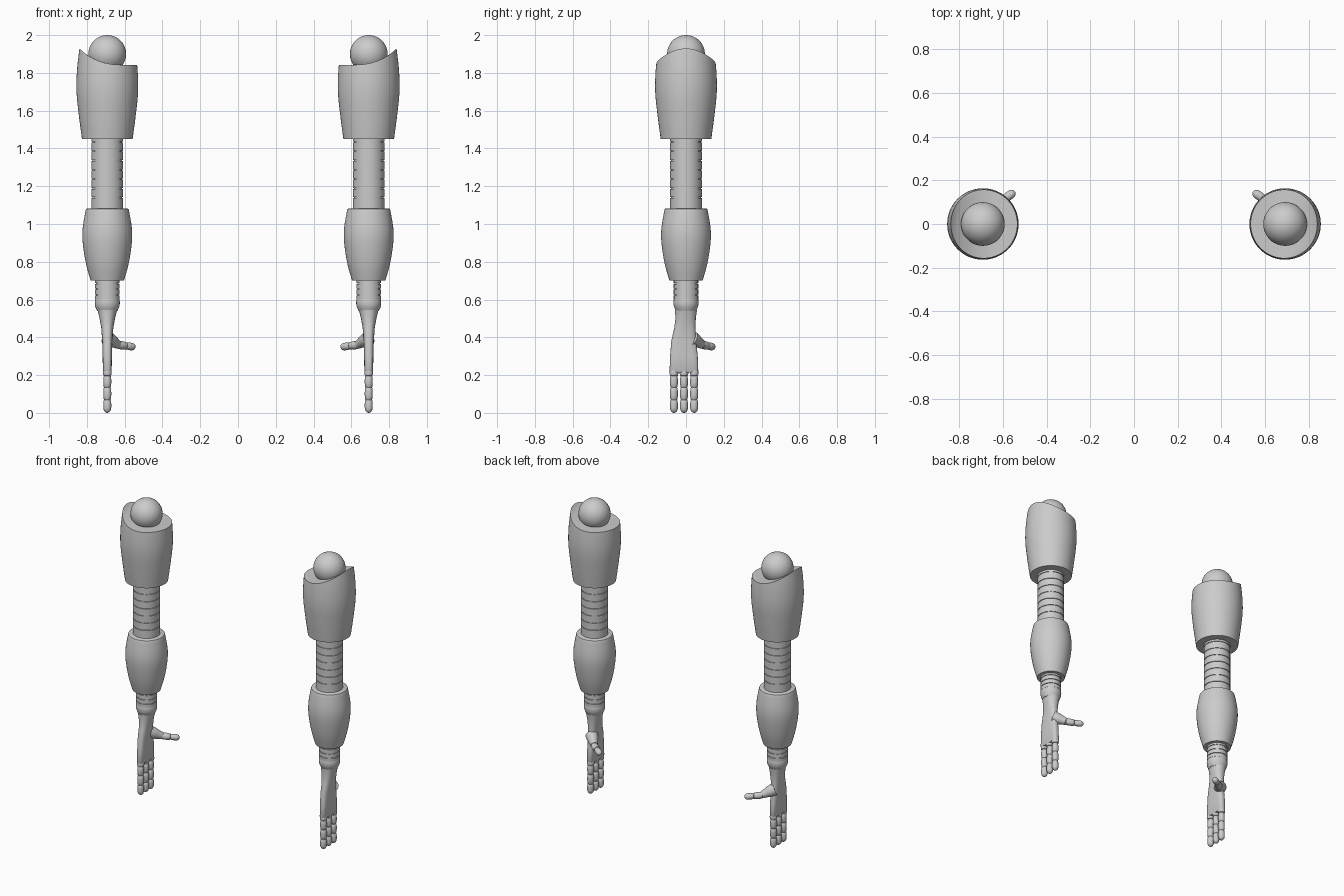
import bpy, bmesh, math
from mathutils import Vector

if "Cube" in bpy.data.objects:
    bpy.data.objects.remove(bpy.data.objects["Cube"])

ARM_X = 0.692
TAU = math.tau

grey = bpy.data.materials.new("plain grey")
grey.use_nodes = True
grey.diffuse_color = (0.6, 0.6, 0.6, 1)
grey.node_tree.nodes["Principled BSDF"].inputs["Base Color"].default_value = grey.diffuse_color
parts = []


def finish(bm, name, side):
    """Place an arm-local mesh (+x points inward) on its side of the body."""
    for v in bm.verts:
        v.co.x = side * (ARM_X - v.co.x)
    bmesh.ops.recalc_face_normals(bm, faces=bm.faces)
    mesh = bpy.data.meshes.new(name)
    bm.to_mesh(mesh)
    bm.free()
    mesh.materials.append(grey)
    ob = bpy.data.objects.new(name, mesh)
    bpy.context.scene.collection.objects.link(ob)
    parts.append(ob)


def skin(name, side, loops):
    """Bridge successive loops of points and cap both ends."""
    bm = bmesh.new()
    rings = [[bm.verts.new(p) for p in loop] for loop in loops]
    n = len(rings[0])
    for a, b in zip(rings, rings[1:]):
        for i in range(n):
            j = (i + 1) % n
            bm.faces.new((a[i], a[j], b[j], b[i]))
    bm.faces.new(rings[0])
    bm.faces.new(rings[-1])
    finish(bm, name, side)


def lathe(name, side, profile, start=(0, 0, 0), axis=(0, 0, 1), n=48):
    """Revolve (radius, distance) pairs about an axis."""
    turn = Vector((0, 0, 1)).rotation_difference(Vector(axis))
    skin(name, side, [[Vector(start) + turn @ Vector(
        (r * math.cos(TAU * i / n), r * math.sin(TAU * i / n), d))
        for i in range(n)] for r, d in profile])


def smooth_curve(points, t):
    """Catmull-Rom interpolation of a few (radius, height) points."""
    k = min(int(t * (len(points) - 1)), len(points) - 2)
    f = t * (len(points) - 1) - k
    p = [Vector(points[max(0, min(len(points) - 1, k + o))]) for o in (-1, 0, 1, 2)]
    return 0.5 * (2 * p[1] + (p[2] - p[0]) * f
                  + (2 * p[0] - 5 * p[1] + 4 * p[2] - p[3]) * f * f
                  + (3 * p[1] - p[0] - 3 * p[2] + p[3]) * f ** 3)


def curve(points, steps=16):
    return [tuple(smooth_curve(points, i / steps)) for i in range(steps + 1)]


def grooved(radius, low, high, grooves, width=0.005, depth=0.005):
    """Straight tube profile with thin ring grooves."""
    out = [(radius, low)]
    for z in grooves:
        out += [(radius, z - width / 2), (radius - depth, z - width / 2),
                (radius - depth, z + width / 2), (radius, z + width / 2)]
    return out + [(radius, high)]


def shoulder_cover(name, side):
    """Barrel sleeve with a curved top that rises on the outer side."""
    wall = curve([(0.134, 1.45), (0.150, 1.57), (0.163, 1.70), (0.160, 1.82), (0.146, 1.94)], 32)

    def radius(z):
        for (r0, z0), (r1, z1) in zip(wall, wall[1:]):
            if z <= z1:
                return r0 + (r1 - r0) * max(0, z - z0) / (z1 - z0)
        return wall[-1][0]

    def top(x):
        return 1.843 + 0.082 * max(0, (0.07 - x) / 0.217) ** 2.2

    n, rows = 64, 18
    angles = [TAU * i / n for i in range(n)]
    loops = []
    for k in range(rows + 1):
        loop = []
        for a in angles:
            z = 1.45 + (top(0.152 * math.cos(a)) - 1.45) * k / rows
            r = radius(z)
            loop.append((r * math.cos(a), r * math.sin(a), z))
        loops.append(loop)
    rim = loops[-1]
    for s in (0.97, 0.8, 0.6, 0.4, 0.2, 0.02):
        loops.append([(x * s, y * s, top(x * s)) for x, y, z in rim])
    skin(name, side, loops)


def palm(name, side):
    """Hand body lofted from a round wrist to a flat, wide knuckle edge."""
    # height, y centre, half thickness, half width, squareness
    keys = [(0.545, 0, 0.052, 0.058, 2), (0.50, -0.002, 0.041, 0.054, 2.2),
            (0.45, -0.006, 0.032, 0.056, 2.5), (0.38, -0.012, 0.027, 0.066, 3),
            (0.30, -0.011, 0.025, 0.073, 3.5), (0.225, -0.011, 0.023, 0.076, 4),
            (0.215, -0.011, 0.019, 0.072, 4)]
    n, loops = 40, []
    for z, cy, hx, hy, p in keys:
        loop = []
        for i in range(n):
            c, s = math.cos(TAU * i / n), math.sin(TAU * i / n)
            loop.append((hx * math.copysign(abs(c) ** (2 / p), c),
                         cy + hy * math.copysign(abs(s) ** (2 / p), s), z))
        loops.append(loop)
    skin(name, side, loops)


def segment(r, low, high):
    """Finger bone: slightly bulged with pinched ends."""
    h = high - low
    return [(r * 0.72, low), (r * 0.9, low + h * 0.07), (r, low + h * 0.35),
            (r, low + h * 0.65), (r * 0.9, low + h * 0.93), (r * 0.72, high)]


def fingertip(r, length):
    return [(r * 0.72, 0), (r * 0.9, length * 0.07), (r, length * 0.3)] + [
        (r * max(0.03, math.cos(a)), length * (0.6 + 0.4 * math.sin(a)))
        for a in (math.pi / 2 * k / 6 for k in range(7))]


for side, word in ((-1, "right"), (1, "left")):
    # shoulder
    bm = bmesh.new()
    bmesh.ops.create_uvsphere(bm, u_segments=48, v_segments=24, radius=0.1)
    bmesh.ops.translate(bm, vec=(0, 0, 1.9), verts=bm.verts)
    finish(bm, word + "_shoulder_ball", side)
    shoulder_cover(word + "_shoulder_cover", side)

    # ribbed elbow tube and forearm
    lathe(word + "_elbow_tube", side,
          grooved(0.084, 1.06, 1.47, [1.14 + 0.049 * k for k in range(7)]))
    lathe(word + "_forearm", side,
          [(0.106, 1.083), (0.112, 1.08)] + curve(
              [(0.114, 1.075), (0.130, 0.98), (0.130, 0.90), (0.113, 0.79), (0.088, 0.70)]))

    # wrist
    lathe(word + "_wrist_tube", side, grooved(0.065, 0.60, 0.72, [0.625, 0.655, 0.685]))
    lathe(word + "_wrist_cuff", side, curve(
        [(0.054, 0.54), (0.064, 0.565), (0.066, 0.59), (0.060, 0.615)], 12))

    # hand and three fingers
    palm(word + "_palm", side)
    for k, finger in enumerate(("outer", "middle", "inner")):
        base = Vector((0, -0.064 + 0.0535 * k, 0.228))
        label = f"{word}_{finger}_finger_"
        down = (0, 0, -1)
        lathe(label + "knuckle", side, segment(0.023, 0, 0.032), base, down, 20)
        lathe(label + "base", side, segment(0.021, 0.03, 0.095), base, down, 20)
        lathe(label + "middle", side, segment(0.021, 0.093, 0.16), base, down, 20)
        lathe(label + "tip", side, fingertip(0.021, 0.07), base + Vector((0, 0, -0.158)), down, 20)

    # thumb
    lathe(word + "_thumb_root", side,
          curve([(0.040, 0), (0.036, 0.03), (0.028, 0.06), (0.023, 0.085)], 9),
          (0.0, 0.030, 0.395), Vector((0.06, 0.058, -0.035)), 24)
    way = Vector((0.09, 0.062, -0.012)).normalized()
    start = Vector((0.052, 0.083, 0.361))
    lathe(word + "_thumb_base", side, segment(0.022, 0, 0.058), start, way, 20)
    lathe(word + "_thumb_tip", side, fingertip(0.020, 0.06), start + way * 0.056, way, 20)

# smooth shading with sharp edges kept
bpy.ops.object.select_all(action="DESELECT")
for ob in parts:
    ob.select_set(True)
bpy.context.view_layer.objects.active = parts[0]
bpy.ops.object.shade_smooth_by_angle(angle=math.radians(35))
